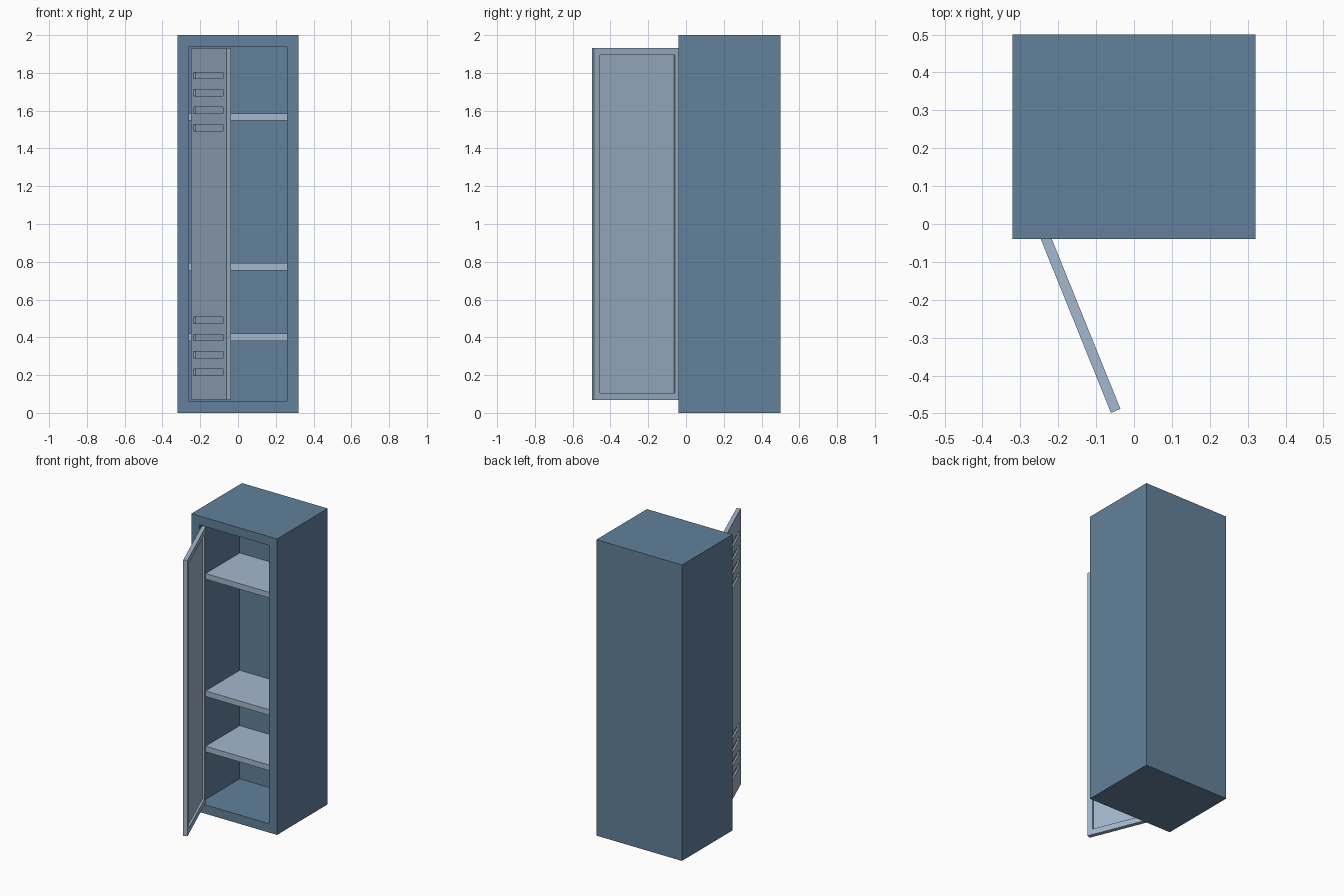
import bpy, bmesh, math
from mathutils import Vector

if "Cube" in bpy.data.objects:
    bpy.data.objects.remove(bpy.data.objects["Cube"])


def material(name, rgb):
    m = bpy.data.materials.new(name)
    m.diffuse_color = (*rgb, 1)
    m.use_nodes = True
    m.node_tree.nodes["Principled BSDF"].inputs["Base Color"].default_value = m.diffuse_color
    return m


BLUE = material("dark_blue_paint", (0.122, 0.220, 0.325))
PALE = material("pale_blue_paint", (0.366, 0.479, 0.620))


def box(name, lo, hi, mat):
    lo, hi = Vector(lo), Vector(hi)
    bm = bmesh.new()
    bmesh.ops.create_cube(bm, size=1)
    for v in bm.verts:
        v.co = Vector((lo[i] + (v.co[i] + 0.5) * (hi[i] - lo[i]) for i in range(3)))
    me = bpy.data.meshes.new(name)
    bm.to_mesh(me)
    bm.free()
    me.materials.append(mat)
    ob = bpy.data.objects.new(name, me)
    bpy.context.collection.objects.link(ob)
    return ob


def cut(target, lo, hi):
    cutter = box("cutter", lo, hi, PALE)
    cutter.hide_render = True
    mod = target.modifiers.new("cut", 'BOOLEAN')
    mod.operation, mod.solver, mod.object = 'DIFFERENCE', 'EXACT', cutter
    bpy.context.view_layer.objects.active = target
    bpy.ops.object.modifier_apply(modifier=mod.name)
    bpy.data.objects.remove(cutter)


# cabinet shell: front face inset to a frame, then pushed in to form the cavity
cabinet = box("cabinet", (-0.32, -0.04, 0), (0.32, 0.5, 2), BLUE)
bm = bmesh.new()
bm.from_mesh(cabinet.data)
bm.normal_update()
front = min(bm.faces, key=lambda f: f.calc_center_median().y)
bmesh.ops.inset_region(bm, faces=[front], thickness=0.06, use_even_offset=True)
cavity = bmesh.ops.extrude_face_region(bm, geom=[front])["geom"]
bmesh.ops.translate(bm, vec=(0, 0.43, 0), verts=[g for g in cavity if isinstance(g, bmesh.types.BMVert)])
if front.is_valid:
    bmesh.ops.delete(bm, geom=[front], context='FACES_ONLY')
bmesh.ops.recalc_face_normals(bm, faces=bm.faces)
bm.to_mesh(cabinet.data)
bm.free()

# shelves
for z in (0.40, 0.774, 1.567):
    box("shelf", (-0.26, 0.026, z - 0.019), (0.26, 0.39, z + 0.019), PALE)

# door, built closed from its hinge corner, then swung open
door = box("door", (0, 0, 0.067), (0.505, 0.027, 1.931), PALE)
cut(door, (0.042, 0.013, 0.106), (0.469, 0.05, 1.894))      # inner recess
for base in (0.215, 1.51):                                   # vent slots
    for i in range(4):
        z = base + i * 0.092
        cut(door, (0.04, -0.02, z - 0.017), (0.455, 0.011, z + 0.017))
door.location = (-0.25, -0.03, 0)
door.rotation_euler.z = -math.radians(68)
